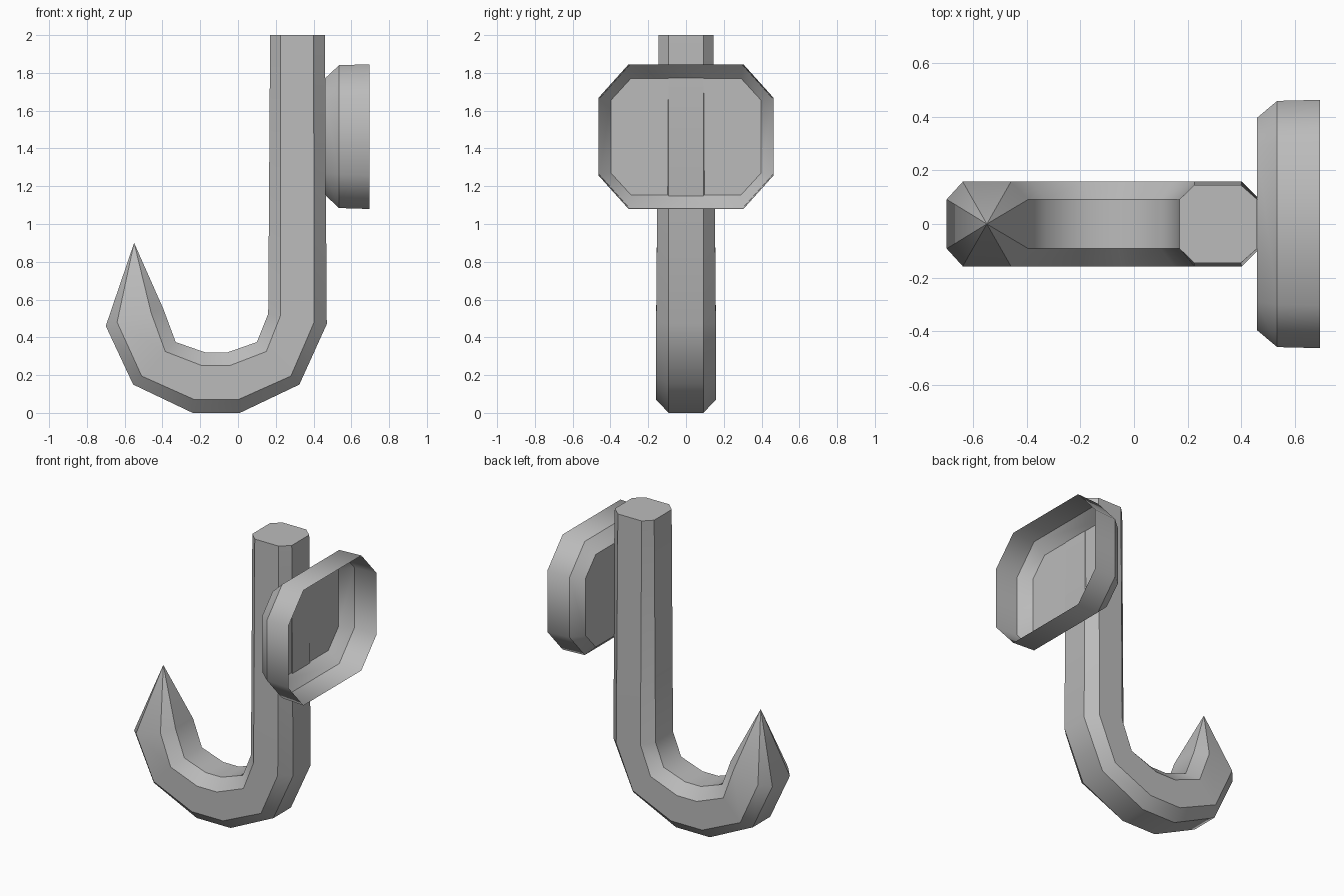
import bpy
import bmesh

cube = bpy.data.objects.get("Cube")
if cube:
    bpy.data.objects.remove(cube, do_unlink=True)

grey = bpy.data.materials.new("plain_grey")
grey.use_nodes = True
colour = (0.5, 0.5, 0.5, 1)
grey.diffuse_color = colour
grey.node_tree.nodes["Principled BSDF"].inputs["Base Color"].default_value = colour


def loft(name, rings, cap_start=False, tip=None):
    """Skin octagonal rings; creases run along the given rule per part."""
    bm = bmesh.new()
    loops = [[bm.verts.new(p) for p in ring] for ring in rings]
    n = len(loops[0])
    for a, b in zip(loops, loops[1:]):
        for i in range(n):
            j = (i + 1) % n
            bm.faces.new((a[i], a[j], b[j], b[i]))
    if cap_start:
        bm.faces.new(loops[0][::-1])
    if tip:
        point = bm.verts.new(tip)
        for i in range(n):
            bm.faces.new((loops[-1][i], loops[-1][(i + 1) % n], point))
    bmesh.ops.recalc_face_normals(bm, faces=bm.faces)
    for f in bm.faces:
        f.smooth = True
    # Hook: crease lengthwise edges and the cap. Cup: crease the ring edges.
    for ring in loops:
        members = set(ring)
        for v in ring:
            for e in v.link_edges:
                around = e.other_vert(v) in members
                if around != bool(tip) or (tip and ring is loops[0]):
                    e.smooth = False
    mesh = bpy.data.meshes.new(name)
    bm.to_mesh(mesh)
    bm.free()
    mesh.materials.append(grey)
    obj = bpy.data.objects.new(name, mesh)
    bpy.context.collection.objects.link(obj)
    return obj


# Hook: each station runs from the outer flat to the inner flat (x, z)
stations = [
    [(0.46, 2.0), (0.40, 2.0), (0.225, 2.0), (0.17, 2.0)],
    [(0.47, 0.47), (0.403, 0.48), (0.225, 0.515), (0.16, 0.525)],
    [(0.325, 0.15), (0.28, 0.195), (0.15, 0.325), (0.10, 0.375)],
    [(0.01, 0.0), (0.0, 0.07), (-0.045, 0.25), (-0.057, 0.32)],
    [(-0.24, 0.0), (-0.23, 0.07), (-0.19, 0.25), (-0.173, 0.32)],
    [(-0.555, 0.15), (-0.51, 0.195), (-0.385, 0.325), (-0.33, 0.375)],
    [(-0.70, 0.46), (-0.64, 0.48), (-0.46, 0.53), (-0.395, 0.55)],
]
hook_rings = []
for k, station in enumerate(stations):
    side = 0.145 if k == 0 else 0.158
    widths = (0.092, side, side, 0.092)
    half = [(x, w, z) for (x, z), w in zip(station, widths)]
    hook_rings.append(half + [(x, -y, z) for x, y, z in reversed(half)])
loft("hook", hook_rings, cap_start=True, tip=(-0.55, 0, 0.90))


# Cup: thin open shell with a bevelled base
def cut_rectangle(x, w, h, cw, ch, mid=1.4625):
    quarter = [(w, h - ch), (w - cw, h)]
    top = quarter + [(-y, z) for y, z in reversed(quarter)]
    return [(x, y, mid + z) for y, z in top] + [(x, -y, mid - z) for y, z in top]


loft("cup", [
    cut_rectangle(0.46, 0.397, 0.308, 0.105, 0.115),
    cut_rectangle(0.535, 0.46, 0.378, 0.16, 0.178),
    cut_rectangle(0.695, 0.464, 0.383, 0.16, 0.178),
], cap_start=True)
